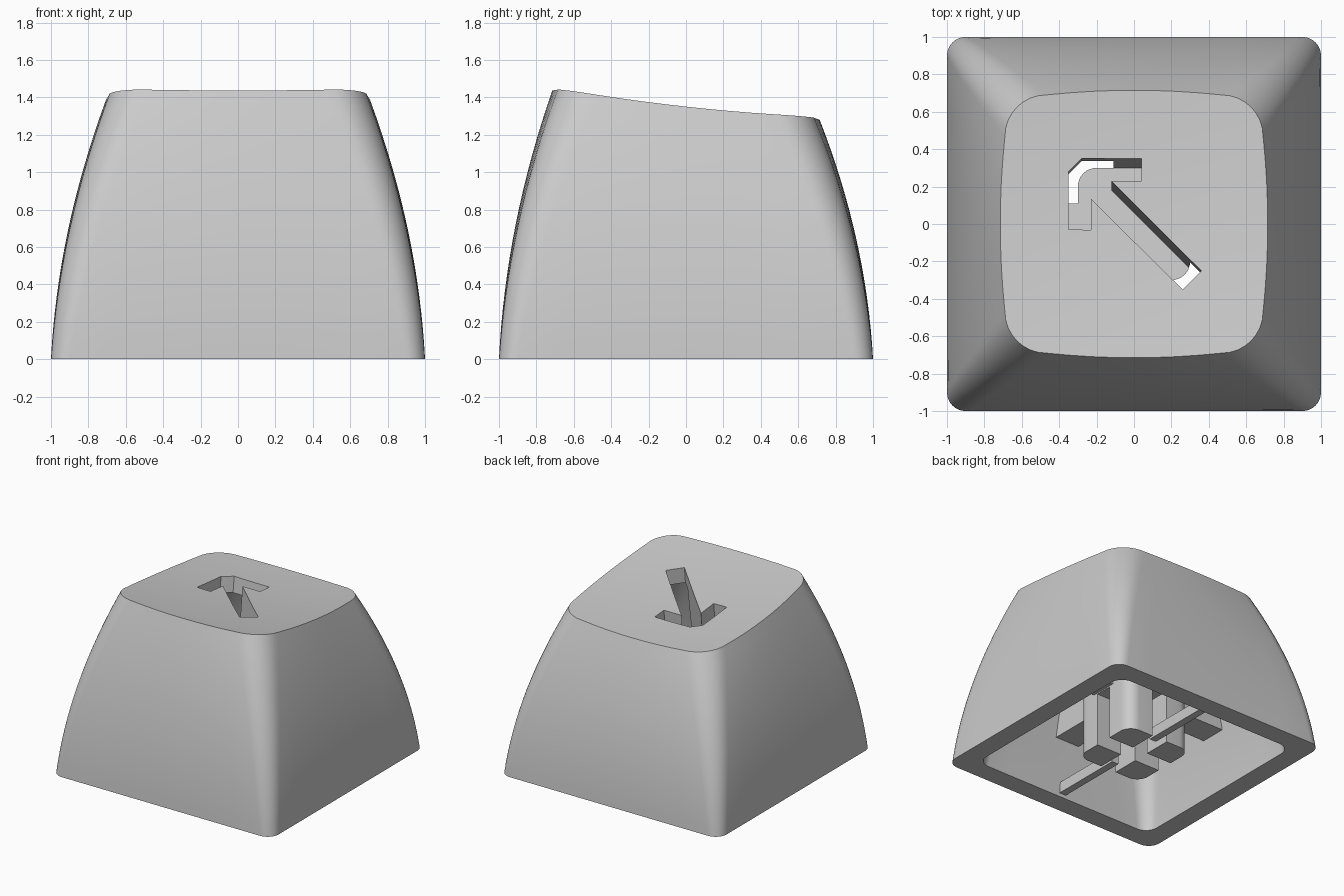
import bpy, bmesh, math
from mathutils import Vector

if "Cube" in bpy.data.objects:
    bpy.data.objects.remove(bpy.data.objects["Cube"], do_unlink=True)

grey = bpy.data.materials.new("light_grey_plastic")
grey.use_nodes = True
colour = (0.6, 0.6, 0.6, 1)
grey.diffuse_color = colour
grey.node_tree.nodes["Principled BSDF"].inputs["Base Color"].default_value = colour


def finish(bm, name):
    bmesh.ops.recalc_face_normals(bm, faces=bm.faces[:])
    mesh = bpy.data.meshes.new(name)
    bm.to_mesh(mesh)
    bm.free()
    mesh.materials.append(grey)
    obj = bpy.data.objects.new(name, mesh)
    bpy.context.collection.objects.link(obj)
    return obj


def cut(target, tool):
    """Subtract tool from target, then delete the tool."""
    mod = target.modifiers.new("cut", 'BOOLEAN')
    mod.operation, mod.solver, mod.object = 'DIFFERENCE', 'EXACT', tool
    bpy.context.view_layer.objects.active = target
    bpy.ops.object.modifier_apply(modifier=mod.name)
    bpy.data.objects.remove(tool, do_unlink=True)


def rounded_square(half, radius, bulge=0.0, corner_steps=8, side_steps=8):
    """Rounded square outline with gently bowed sides."""
    c = half - bulge - radius
    points = []
    for quarter in range(4):
        turn = math.pi / 2 * quarter
        local = []
        for i in range(side_steps):
            s = -1 + 2 * i / side_steps
            local.append((half - bulge * s * s, c * s))
        for i in range(corner_steps):
            a = math.pi / 2 * i / corner_steps
            local.append((c + radius * math.cos(a), c + radius * math.sin(a)))
        for x, y in local:
            points.append((x * math.cos(turn) - y * math.sin(turn),
                           x * math.sin(turn) + y * math.cos(turn)))
    return points


def dish(x, y):
    """Height of the scooped, tilted top."""
    return 1.33 - 0.11 * y + 0.055 * y * y + 0.04 * x * x


def cap_body(name, inset, drop, base, steps=16, top_rings=8):
    """Domed body with curved walls, closed by the dished top."""
    def outline(t):
        return rounded_square(1 - inset - 0.07 * t - 0.215 * t * t,
                              0.1 + 0.12 * t, 0.025 * t)
    crown = outline(1)
    bm = bmesh.new()
    rings = []
    for i in range(steps + 1):
        t = i / steps
        rings.append([bm.verts.new((x, y, base + t * (dish(*top) - drop - base)))
                      for (x, y), top in zip(outline(t), crown)])
    for i in range(1, top_rings):
        k = 1 - i / top_rings
        rings.append([bm.verts.new((x * k, y * k, dish(x * k, y * k) - drop))
                      for x, y in crown])
    n = len(crown)
    for low, high in zip(rings, rings[1:]):
        for j in range(n):
            bm.faces.new((low[j], low[(j + 1) % n], high[(j + 1) % n], high[j]))
    centre = bm.verts.new((0, 0, dish(0, 0) - drop))
    for j in range(n):
        bm.faces.new((rings[-1][j], rings[-1][(j + 1) % n], centre))
    bm.faces.new(rings[0][::-1])
    return finish(bm, name)


def prism(name, points, bottom, top):
    """Outline extruded between two placing functions."""
    bm = bmesh.new()
    low = [bm.verts.new(bottom(x, y)) for x, y in points]
    high = [bm.verts.new(top(x, y)) for x, y in points]
    n = len(points)
    for j in range(n):
        bm.faces.new((low[j], low[(j + 1) % n], high[(j + 1) % n], high[j]))
    bm.faces.new(low[::-1])
    bm.faces.new(high)
    return finish(bm, name)


def upright(name, points, z0, z1):
    return prism(name, points, lambda x, y: (x, y, z0), lambda x, y: (x, y, z1))


def box(name, x0, x1, y0, y1, z0, z1):
    return upright(name, [(x0, y0), (x1, y0), (x1, y1), (x0, y1)], z0, z1)


# Outer body and the hollow beneath it
keycap = cap_body("keycap", 0, 0, 0)
hollow = cap_body("hollow", 0.16, 0.13, -0.05)

# Leave the stem, four support arms and two tie bars standing in the hollow
cut(hollow, upright("stem", rounded_square(0.3, 0.1, side_steps=1), 0.01, 1.6))
cut(hollow, box("arms_across", -1.1, 1.1, -0.11, 0.11, 0.46, 1.6))
cut(hollow, box("arms_along", -0.11, 0.11, -1.1, 1.1, 0.46, 1.6))
for y0, y1 in ((-1.1, -0.22), (0.22, 1.1)):
    cut(hollow, box("tie_bar", -0.03, 0.03, y0, y1, 0.03, 0.12))
cut(keycap, hollow)

# Cross-shaped socket in the stem, leaving the tie bars whole
slot = 0.07
cut(keycap, box("slot_across", -0.31, 0.31, -slot, slot, -0.1, 0.45))
socket = box("slot_along", -slot, slot, -0.31, 0.31, -0.1, 0.45)
for y0, y1 in ((-0.4, -0.22), (0.22, 0.4)):
    cut(socket, box("bar_gap", -0.03, 0.03, y0, y1, 0.03, 0.12))
cut(keycap, socket)

# Arrow opening, sunk square to the tilted top
arrow = [(-0.35, -0.03), (-0.23, -0.03), (-0.23, 0.135), (0.26, -0.35),
         (0.36, -0.25), (-0.12, 0.23), (0.04, 0.23), (0.04, 0.35),
         (-0.28, 0.35), (-0.35, 0.28)]
axis = Vector((0, 0.11, 1))


def along_axis(distance):
    return lambda x, y: Vector((x, y, 1.34 - 0.11 * y)) + axis * distance


cut(keycap, prism("arrow_opening", arrow, along_axis(-0.45), along_axis(0.2)))

# Smooth walls with crisp edges
bpy.ops.object.select_all(action='DESELECT')
keycap.select_set(True)
bpy.context.view_layer.objects.active = keycap
bpy.ops.object.shade_smooth_by_angle(angle=math.radians(30))
